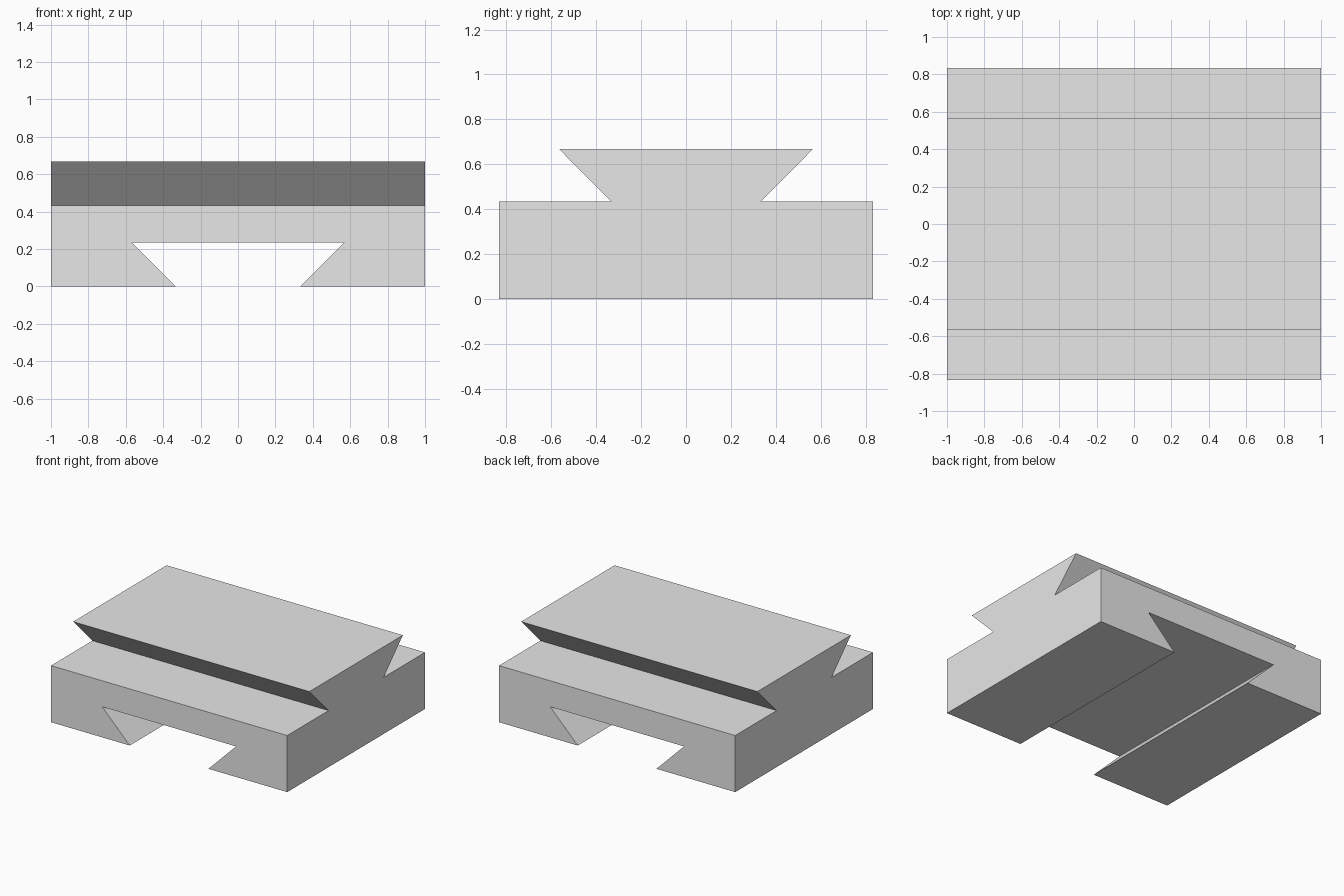
import bpy
import bmesh
from mathutils import Vector

cube = bpy.data.objects.get("Cube")
if cube:
    bpy.data.objects.remove(cube, do_unlink=True)

grey = bpy.data.materials.new("light_grey")
grey.use_nodes = True
colour = (0.8, 0.8, 0.8, 1)
grey.diffuse_color = colour
grey.node_tree.nodes["Principled BSDF"].inputs["Base Color"].default_value = colour


def prism(name, half_profile, axis, half_length):
    """Mirror a (side, z) half profile and extrude it along x or y."""
    profile = half_profile + [(-s, z) for s, z in reversed(half_profile)]
    along = Vector((1, 0, 0)) if axis == "x" else Vector((0, 1, 0))
    across = Vector((0, 1, 0)) if axis == "x" else Vector((1, 0, 0))
    bm = bmesh.new()
    face = bm.faces.new([bm.verts.new(across * s - along * half_length + Vector((0, 0, z)))
                         for s, z in profile])
    out = bmesh.ops.extrude_face_region(bm, geom=[face])["geom"]
    bmesh.ops.translate(bm, vec=along * 2 * half_length,
                        verts=[v for v in out if isinstance(v, bmesh.types.BMVert)])
    bmesh.ops.recalc_face_normals(bm, faces=bm.faces)
    mesh = bpy.data.meshes.new(name)
    bm.to_mesh(mesh)
    bm.free()
    mesh.materials.append(grey)
    obj = bpy.data.objects.new(name, mesh)
    bpy.context.collection.objects.link(obj)
    return obj


# Block with the dovetail rail on top, running along x
block = prism("dovetail_slide_block",
              [(0.833, 0), (0.833, 0.433), (0.333, 0.433), (0.565, 0.667)], "x", 1.0)

# Dovetail groove through the underside, running along y
cutter = prism("groove_cutter", [(0.233, -0.1), (0.567, 0.234)], "y", 1.0)
cutter.hide_render = True

groove = block.modifiers.new("groove", "BOOLEAN")
groove.operation = "DIFFERENCE"
groove.solver = "EXACT"
groove.object = cutter
bpy.context.view_layer.objects.active = block
bpy.ops.object.modifier_apply(modifier=groove.name)
bpy.data.objects.remove(cutter, do_unlink=True)
